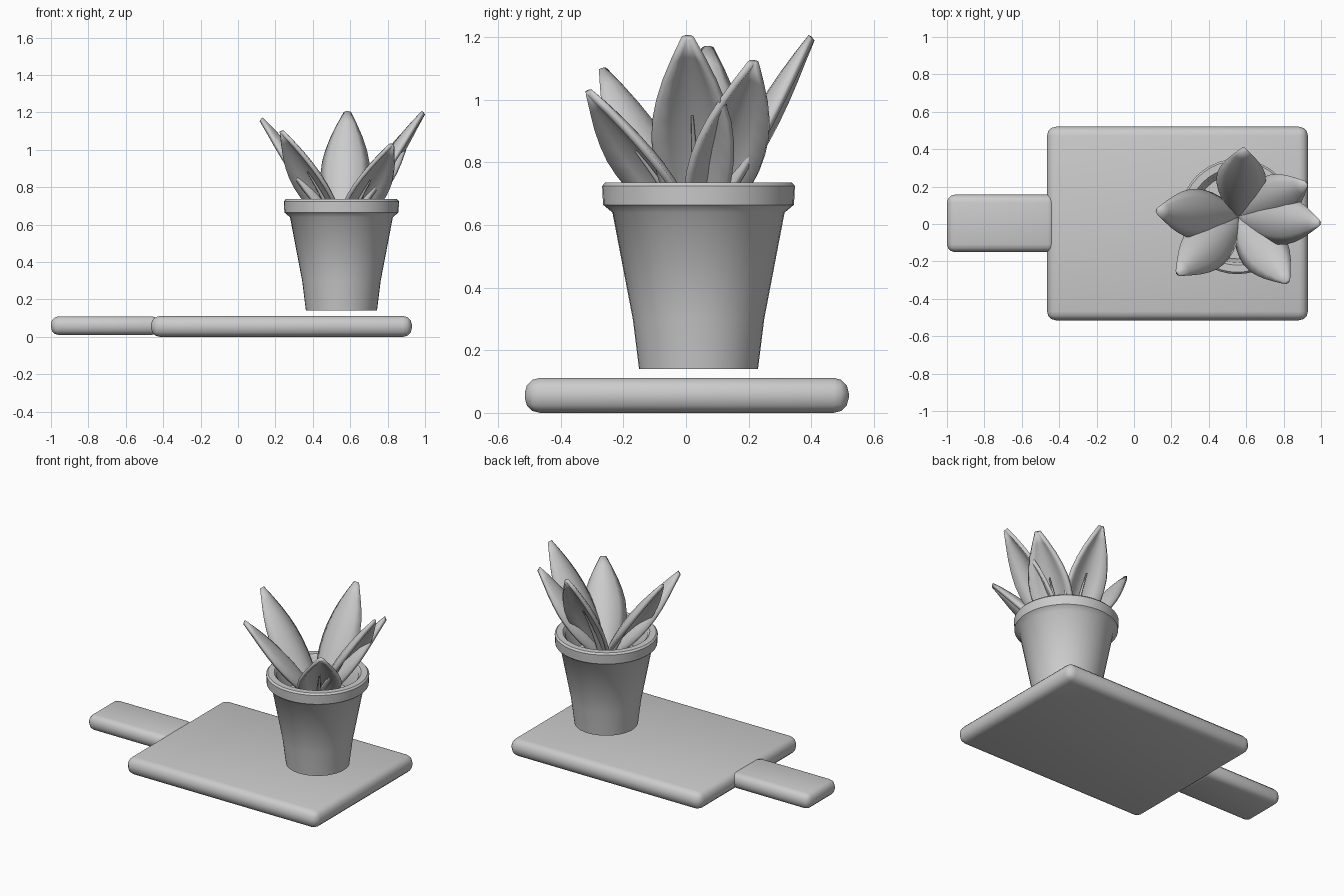
import bpy, bmesh, math
from mathutils import Vector

cube = bpy.data.objects.get("Cube")
if cube:
    bpy.data.objects.remove(cube, do_unlink=True)

GREY = (0.6, 0.6, 0.6, 1)
grey = bpy.data.materials.new("plain_grey")
grey.use_nodes = True
grey.diffuse_color = GREY
grey.node_tree.nodes["Principled BSDF"].inputs["Base Color"].default_value = GREY


def add_object(name, data, angle=40):
    obj = bpy.data.objects.new(name, data)
    bpy.context.collection.objects.link(obj)
    data.materials.append(grey)
    if obj.type == "MESH":
        bpy.ops.object.select_all(action="DESELECT")
        obj.select_set(True)
        bpy.context.view_layer.objects.active = obj
        bpy.ops.object.shade_smooth_by_angle(angle=math.radians(angle))
    return obj


def mesh_from(bm, name):
    mesh = bpy.data.meshes.new(name)
    bm.to_mesh(mesh)
    bm.free()
    return mesh


def rounded_slab(name, low, high, radius):
    low, high = Vector(low), Vector(high)
    bm = bmesh.new()
    bmesh.ops.create_cube(bm, size=1)
    bmesh.ops.scale(bm, vec=high - low, verts=bm.verts)
    bmesh.ops.translate(bm, vec=(low + high) / 2, verts=bm.verts)
    bmesh.ops.bevel(bm, geom=bm.edges[:], offset=radius, segments=3,
                    profile=0.5, affect="EDGES")
    return add_object(name, mesh_from(bm, name))


def lathe(name, profile, centre, sides=40):
    bm = bmesh.new()
    points = [bm.verts.new((centre.x + r, centre.y, z)) for r, z in profile]
    edges = [bm.edges.new(pair) for pair in zip(points, points[1:])]
    bmesh.ops.spin(bm, geom=points + edges, cent=centre, axis=(0, 0, 1),
                   angle=math.tau, steps=sides)
    bmesh.ops.remove_doubles(bm, verts=bm.verts, dist=0.0005)
    bmesh.ops.recalc_face_normals(bm, faces=bm.faces)
    return add_object(name, mesh_from(bm, name))


# Board and its handle
rounded_slab("board", (-0.465, -0.515, 0), (0.93, 0.52, 0.112), 0.048)
rounded_slab("board_handle", (-1, -0.15, 0.01), (-0.42, 0.157, 0.11), 0.042)

# Hollow pot with a thick rim, and the soil inside
CENTRE = Vector((0.553, 0.04, 0))
lathe("pot", [(0, 0.14), (0.19, 0.14), (0.21, 0.3), (0.275, 0.64),
              (0.305, 0.665), (0.308, 0.725), (0.298, 0.736), (0.26, 0.736),
              (0.245, 0.72), (0.225, 0.56)], CENTRE)
lathe("soil", [(0, 0.57), (0.23, 0.57)], CENTRE)

# Leaves arch along a curve from the middle of the pot to each tip
ROOT = Vector((0.558, 0.04, 0.56))
WIDTHS = [0.03, 0.062, 0.09, 0.11, 0.122, 0.125, 0.12, 0.104, 0.08, 0.048, 0.012]


def leaf_frame(tip, t):
    """Point on the midline, with the side and upper directions there."""
    run = tip - ROOT
    bend = ROOT + Vector((run.x * 0.36, run.y * 0.36, run.z * 0.56))
    point = ROOT * (1 - t) ** 2 + bend * 2 * t * (1 - t) + tip * t * t
    along = ((bend - ROOT) * (1 - t) + (tip - bend) * t).normalized()
    side = along.cross(Vector((0, 0, 1))).normalized()
    return point, side, side.cross(along)


def make_leaf(name, tip):
    bm = bmesh.new()
    rows = []
    for i, width in enumerate(WIDTHS):
        point, side, up = leaf_frame(tip, i / (len(WIDTHS) - 1))
        rows.append([bm.verts.new(point + side * width * u - up * 0.5 * width * u * u)
                     for u in (-1, -0.66, -0.33, 0, 0.33, 0.66, 1)])
    for a, b in zip(rows, rows[1:]):
        for j in range(len(a) - 1):
            bm.faces.new((a[j], a[j + 1], b[j + 1], b[j]))
    leaf = add_object(name, mesh_from(bm, name), 60)
    solid = leaf.modifiers.new("thickness", "SOLIDIFY")
    solid.thickness = 0.022
    solid.offset = 0

    # Slim rib in the hollow underside
    rib = bpy.data.curves.new(name + "_rib", "CURVE")
    rib.dimensions = "3D"
    rib.bevel_depth = 0.014
    rib.bevel_resolution = 2
    rib.use_fill_caps = True
    line = rib.splines.new("POLY")
    line.points.add(5)
    for k, p in enumerate(line.points):
        point, side, up = leaf_frame(tip, 0.1 + 0.1 * k)
        p.co = (*(point - up * 0.024), 1)
        p.radius = 1.1 - 0.16 * k
    add_object(name + "_rib", rib)


TIPS = {
    "back_leaf": (0.585, 0.4, 1.2),
    "back_left_leaf": (0.92, 0.215, 1.12),
    "left_leaf": (0.99, 0.005, 1.2),
    "front_left_leaf": (0.82, -0.31, 1.025),
    "front_right_leaf": (0.235, -0.265, 1.095),
    "right_leaf": (0.125, 0.07, 1.165),
}
for leaf_name, leaf_tip in TIPS.items():
    make_leaf(leaf_name, Vector(leaf_tip))
